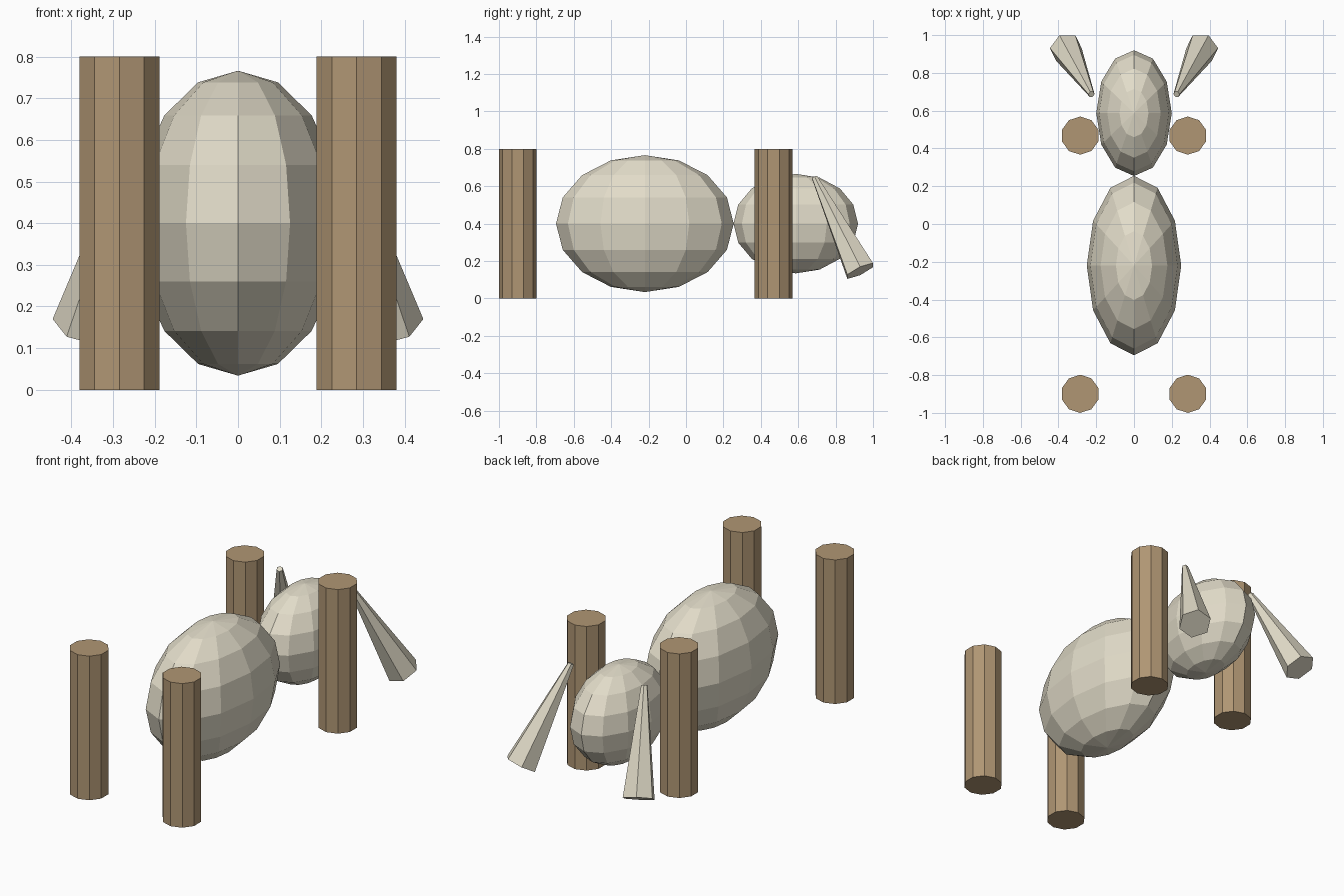
import bpy
import bmesh
from mathutils import Matrix, Vector

cube = bpy.data.objects.get("Cube")
if cube:
    bpy.data.objects.remove(cube, do_unlink=True)


def make_material(name, colour):
    mat = bpy.data.materials.new(name)
    mat.use_nodes = True
    mat.diffuse_color = (*colour, 1)
    mat.node_tree.nodes["Principled BSDF"].inputs["Base Color"].default_value = (*colour, 1)
    return mat


cream = make_material("cream wool", (0.76, 0.716, 0.584))
wood = make_material("tan wood", (0.434, 0.305, 0.174))


def finish(name, bm, mat):
    bmesh.ops.recalc_face_normals(bm, faces=bm.faces)
    mesh = bpy.data.meshes.new(name)
    bm.to_mesh(mesh)
    bm.free()
    mesh.materials.append(mat)
    obj = bpy.data.objects.new(name, mesh)
    bpy.context.collection.objects.link(obj)
    return obj


def ellipsoid(name, centre, radii, mat):
    bm = bmesh.new()
    place = Matrix.Translation(centre) @ Matrix.Diagonal((*radii, 1))
    bmesh.ops.create_uvsphere(bm, u_segments=12, v_segments=8, radius=1, matrix=place)
    return finish(name, bm, mat)


def tapered(name, start, end, r_start, r_end, sides, mat):
    """Capped cone between two points, with one corner square to the y axis."""
    start, end = Vector(start), Vector(end)
    axis = (end - start).normalized()
    across = axis.cross(Vector((0, 1, 0))).normalized()
    other = across.cross(axis)
    # The cone's first corner lies on local y
    place = Matrix((-other, across, axis)).transposed().to_4x4()
    place.translation = (start + end) / 2
    bm = bmesh.new()
    bmesh.ops.create_cone(bm, cap_ends=True, segments=sides, radius1=r_start,
                          radius2=r_end, depth=(end - start).length, matrix=place)
    return finish(name, bm, mat)


def leg(name, x, y):
    bm = bmesh.new()
    bmesh.ops.create_cone(bm, cap_ends=True, segments=10, radius1=0.101, radius2=0.101,
                          depth=0.8, matrix=Matrix.Translation((x, y, 0.4)))
    return finish(name, bm, wood)


# Body and head
ellipsoid("body", (0, -0.22, 0.4), (0.25, 0.475, 0.366), cream)
ellipsoid("head", (0, 0.587, 0.4), (0.2, 0.333, 0.266), cream)

# Legs and drooping ears on both sides
for side, s in (("left", 1), ("right", -1)):
    leg(f"front_leg_{side}", s * 0.285, -0.899)
    leg(f"back_leg_{side}", s * 0.285, 0.468)
    tapered(f"ear_{side}", (s * 0.225, 0.687, 0.648), (s * 0.361, 0.931, 0.147),
            0.017, 0.087, 6, cream)
